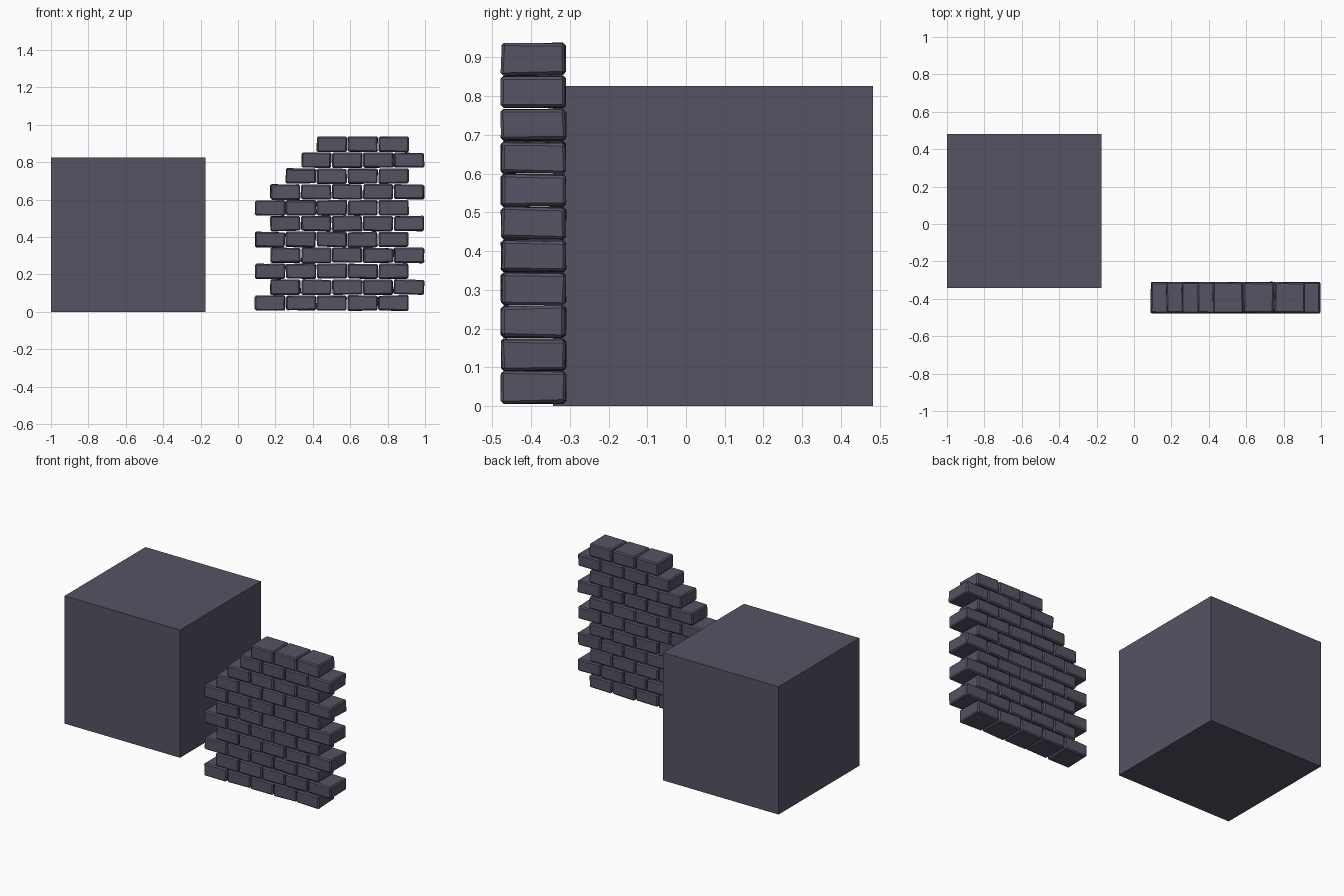
import bpy, bmesh, random
from mathutils import Vector, Matrix

if "Cube" in bpy.data.objects:
    bpy.data.objects.remove(bpy.data.objects["Cube"])

random.seed(4)

# Dark violet-grey stone
stone = bpy.data.materials.new("stone")
stone.diffuse_color = (0.095, 0.086, 0.127, 1)
stone.use_nodes = True
stone.node_tree.nodes["Principled BSDF"].inputs["Base Color"].default_value = stone.diffuse_color


def add_object(name, bm):
    mesh = bpy.data.meshes.new(name)
    bm.to_mesh(mesh)
    bm.free()
    mesh.materials.append(stone)
    obj = bpy.data.objects.new(name, mesh)
    bpy.context.collection.objects.link(obj)
    return obj


def box(bm, center, size):
    m = Matrix.Translation(center) @ Matrix.Diagonal((*size, 1))
    return bmesh.ops.create_cube(bm, size=1, matrix=m)["verts"]


# Plain block
bm = bmesh.new()
box(bm, (-0.587, 0.0695, 0.413), (0.826, 0.826, 0.826))
add_object("block", bm)

# Stepped brick wall: (stagger offset in half bricks, brick count) per course
PITCH_X, PITCH_Z = 0.1652, 0.0848
SIZE = (0.160, 0.165, 0.080)
COURSES = [(0, 5), (1, 5), (0, 5), (1, 5), (0, 5), (1, 5), (0, 5),
           (1, 5), (2, 4), (3, 4), (4, 3)]

bm = bmesh.new()
for row, (start, count) in enumerate(COURSES):
    for i in range(count):
        x = 0.171 + PITCH_X * (i + start / 2)
        z = 0.048 + PITCH_Z * row
        # Slightly uneven corners for a hand-made look
        for v in box(bm, (x, -0.394, z), SIZE):
            v.co += Vector([random.uniform(-0.003, 0.003) for _ in range(3)])
wall = add_object("brick_wall", bm)

# Chipped single-segment edges
bevel = wall.modifiers.new("edges", "BEVEL")
bevel.width = 0.007
bevel.segments = 1
bevel.limit_method = 'NONE'
